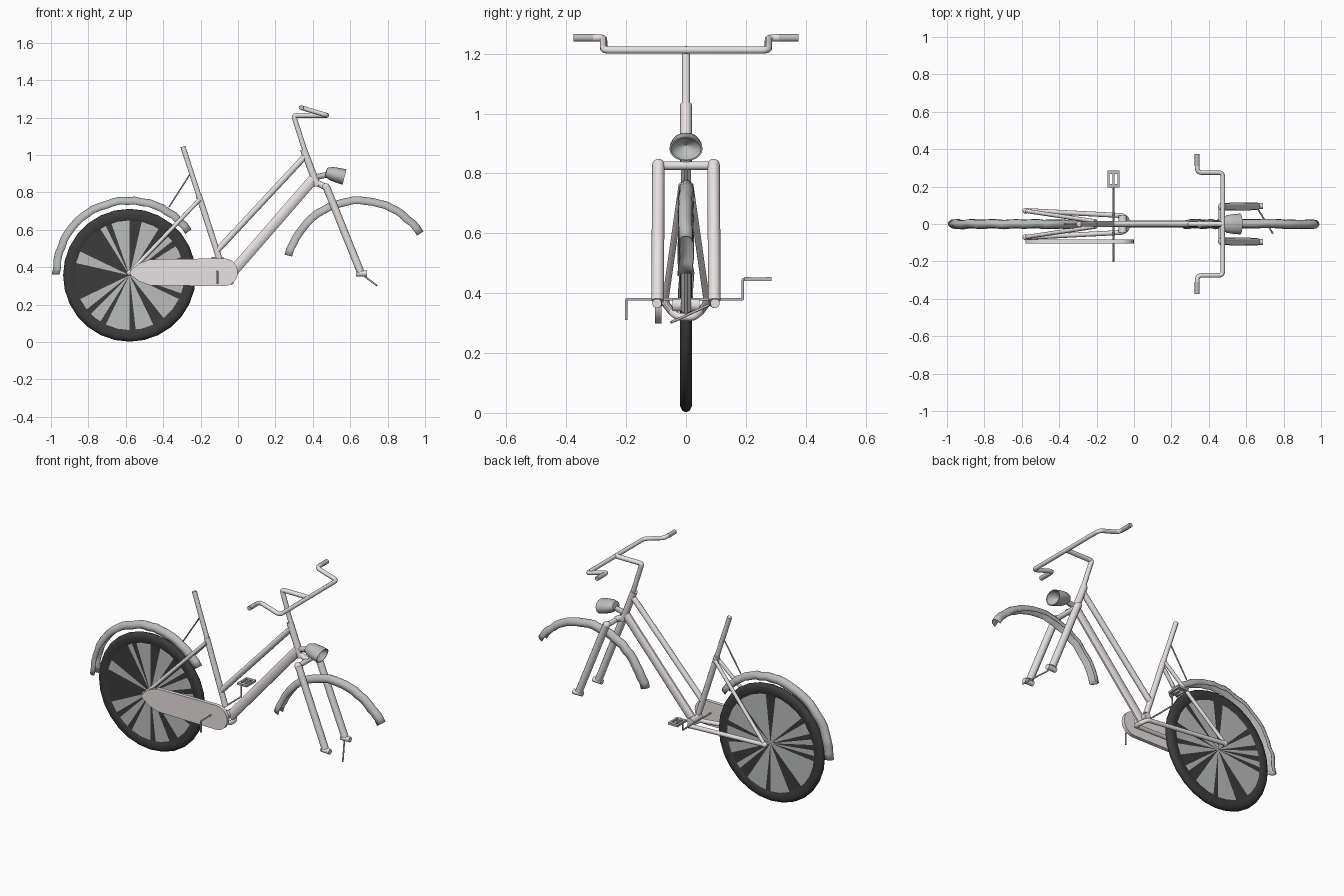
import bpy, bmesh, math, random
from mathutils import Vector

if "Cube" in bpy.data.objects:
    bpy.data.objects.remove(bpy.data.objects["Cube"])

random.seed(4)


def mat(name, r, g, b):
    m = bpy.data.materials.new(name)
    m.diffuse_color = (r, g, b, 1)
    m.use_nodes = True
    m.node_tree.nodes["Principled BSDF"].inputs["Base Color"].default_value = m.diffuse_color
    return m


PAINT = mat("pale_paint", 0.80, 0.76, 0.75)
METAL = mat("grey_metal", 0.50, 0.51, 0.51)
DARK = mat("dark_rubber", 0.045, 0.045, 0.045)


def finish(ob, angle=40):
    bpy.ops.object.select_all(action='DESELECT')
    ob.select_set(True)
    bpy.context.view_layer.objects.active = ob
    bpy.ops.object.shade_smooth_by_angle(angle=math.radians(angle))
    return ob


def mesh_object(name, bm, *mats):
    bmesh.ops.recalc_face_normals(bm, faces=bm.faces)
    me = bpy.data.meshes.new(name)
    bm.to_mesh(me)
    bm.free()
    for m in mats:
        me.materials.append(m)
    ob = bpy.data.objects.new(name, me)
    bpy.context.collection.objects.link(ob)
    return ob


def rounded(pts, bend):
    """Replace the inner corners of a path with short arcs."""
    pts = [Vector(p) for p in pts]
    out = [pts[0]]
    for a, b, c in zip(pts, pts[1:], pts[2:]):
        p = b + (a - b).normalized() * bend
        q = b + (c - b).normalized() * bend
        for i in range(6):
            t = i / 5
            out.append(p * (1 - t) ** 2 + b * 2 * t * (1 - t) + q * t * t)
    return out + [pts[-1]]


def tube(name, pts, r, m=PAINT, bend=0.03, flat=1.0, caps=True):
    cu = bpy.data.curves.new(name, 'CURVE')
    cu.dimensions = '3D'
    cu.bevel_depth, cu.bevel_resolution, cu.use_fill_caps = r, 3, caps
    path = rounded(pts, bend)
    sp = cu.splines.new('POLY')
    sp.points.add(len(path) - 1)
    for sp_pt, p in zip(sp.points, path):
        sp_pt.co = (*p, 1)
    cu.materials.append(m)
    ob = bpy.data.objects.new(name, cu)
    bpy.context.collection.objects.link(ob)
    bpy.ops.object.select_all(action='DESELECT')
    ob.select_set(True)
    bpy.context.view_layer.objects.active = ob
    bpy.ops.object.convert(target='MESH')
    ob = bpy.context.view_layer.objects.active
    for v in ob.data.vertices:
        v.co.y *= flat
    return finish(ob)


def ball(name, p, r, m=PAINT):
    bm = bmesh.new()
    bmesh.ops.create_uvsphere(bm, u_segments=14, v_segments=8, radius=r)
    bmesh.ops.translate(bm, verts=bm.verts, vec=p)
    return finish(mesh_object(name, bm, m))


def sweep(name, cx, cz, profile, a0, a1, n, m, closed=False, wobble=0.0):
    """Sweep a (radius, y) profile around the y axis."""
    bm = bmesh.new()
    rings = []
    for i in range(n if closed else n + 1):
        a = math.radians(a0 + (a1 - a0) * i / n)
        dr, dy = random.uniform(-wobble, wobble), random.uniform(-wobble, wobble)
        rings.append([bm.verts.new((cx + (r + dr) * math.cos(a), y + dy,
                                    cz + (r + dr) * math.sin(a))) for r, y in profile])
    k = len(profile)
    for i in range(n):
        p, q = rings[i], rings[(i + 1) % len(rings)]
        for j in range(k if closed else k - 1):
            bm.faces.new((p[j], q[j], q[(j + 1) % k], p[(j + 1) % k]))
    return finish(mesh_object(name, bm, m), 50)


# rear wheel: tyre plus filled centre with fanned grey and dark wedges
WX, WZ = -0.58, 0.357
tyre = [(0.29, -0.012), (0.31, -0.019), (0.335, -0.02), (0.35, -0.012), (0.355, 0),
        (0.35, 0.012), (0.335, 0.02), (0.31, 0.019), (0.29, 0.012)]
sweep("rear_tyre", WX, WZ, tyre, 0, 360, 28, DARK, closed=True)
for side, name, share in ((-1, "wheel_disc_front", 0.4), (1, "wheel_disc_back", 0.8)):
    bm = bmesh.new()
    hub = bm.verts.new((WX, side * 0.014, WZ))
    rim = [bm.verts.new((WX + 0.3 * math.cos(i * math.tau / 56), side * 0.013,
                         WZ + 0.3 * math.sin(i * math.tau / 56))) for i in range(56)]
    for i in range(56):
        f = bm.faces.new((hub, rim[i], rim[(i + 1) % 56]))
        f.material_index = 0 if random.random() < share else 1
    mesh_object(name, bm, METAL, DARK)

# mudguards: thin curved channels
guard = [(0.368, -0.025), (0.392, -0.022), (0.405, -0.011), (0.409, 0),
         (0.405, 0.011), (0.392, 0.022), (0.368, 0.025)]
for name, cx, a0, a1 in (("rear_mudguard", -0.583, 181, 35), ("front_mudguard", 0.648, 166, 33)):
    ob = sweep(name, cx, 0.368, guard, a0, a1, 26, METAL, wobble=0.0035)
    s = ob.modifiers.new("thickness", 'SOLIDIFY')
    s.thickness = 0.003

# main frame tubes
tube("seat_tube", [(-0.085, 0, 0.40), (-0.21, 0, 0.785)], 0.017)
tube("seat_post", [(-0.20, 0, 0.755), (-0.295, 0, 1.045)], 0.014)
tube("upper_frame_tube", [(-0.11, 0, 0.49), (0.365, 0, 1.0)], 0.017)
tube("down_tube", [(-0.05, 0, 0.35), (0.415, 0, 0.885)], 0.029, flat=0.6)
tube("head_tube", [(0.35, 0, 1.03), (0.425, 0, 0.835)], 0.02)
tube("steering_stem", [(0.475, 0, 1.212), (0.297, 0, 1.212), (0.365, 0, 1.0)], 0.014, bend=0.015)
tube("mudguard_bracket", [(-0.255, 0, 0.90), (-0.37, 0, 0.72)], 0.004, METAL)

# stays, wrapping round beneath the crank
chain = [(-0.58, 0.072), (-0.06, 0.045)]
tube("chain_stays", [(-0.58, 0.072, 0.37), (-0.06, 0.045, 0.335), (-0.035, 0.025, 0.32),
                     (-0.035, -0.025, 0.32), (-0.06, -0.045, 0.335), (-0.58, -0.072, 0.37)],
     0.013, bend=0.014)
tube("bottom_bracket", [(-0.06, -0.045, 0.36), (-0.06, 0.045, 0.36)], 0.022)
for s, side in ((-1, "near"), (1, "far")):
    tube(f"seat_stay_{side}", [(-0.205, s * 0.014, 0.762), (-0.58, s * 0.07, 0.37)], 0.011)
    ball(f"rear_dropout_{side}", (-0.58, s * 0.071, 0.37), 0.016)

    # front fork leg
    tube(f"fork_leg_{side}", [(0.472, s * 0.092, 0.83), (0.655, s * 0.095, 0.375)], 0.021)
    ball(f"fork_shoulder_{side}", (0.47, s * 0.092, 0.828), 0.021)
    tube(f"fork_end_{side}", [(0.632, s * 0.095, 0.366), (0.69, s * 0.097, 0.366)], 0.016)
tube("fork_crown", [(0.468, -0.09, 0.826), (0.468, 0.09, 0.826)], 0.015)
tube("crown_link", [(0.415, 0, 0.855), (0.47, 0, 0.828)], 0.018)
tube("loose_axle_pin", [(0.665, 0.075, 0.36), (0.742, -0.05, 0.302)], 0.0045, METAL)

# handlebar with swept-back ends and grips
half = [(0.475, 0.275, 1.212), (0.338, 0.275, 1.253), (0.338, 0.32, 1.253)]
bar = [(x, -y, z) for x, y, z in reversed(half)] + half
tube("handlebar", bar, 0.0125, bend=0.025)
for s, side in ((-1, "near"), (1, "far")):
    tube(f"grip_{side}", [(0.338, s * 0.31, 1.253), (0.338, s * 0.375, 1.253)], 0.0135, METAL)

# headlight: bullet shell revolved about a forward axis, hollow at the front
bm = bmesh.new()
shell = [(0.0, 0.001), (0.004, 0.024), (0.03, 0.036), (0.075, 0.041), (0.105, 0.042),
         (0.105, 0.038), (0.08, 0.030), (0.06, 0.001)]
rings = []
tilt = math.radians(-15)
for u, r in shell:
    ring = []
    for i in range(20):
        a = i * math.tau / 20
        w = r * math.sin(a)
        ring.append(bm.verts.new((0.468 + u * math.cos(tilt) - w * math.sin(tilt),
                                  1.32 * r * math.cos(a),
                                  0.909 + u * math.sin(tilt) + w * math.cos(tilt))))
    rings.append(ring)
for p, q in zip(rings, rings[1:]):
    for i in range(20):
        bm.faces.new((p[i], p[(i + 1) % 20], q[(i + 1) % 20], q[i]))
finish(mesh_object("headlight", bm, METAL))
tube("headlight_bracket", [(0.405, 0, 0.88), (0.48, 0, 0.895)], 0.016, METAL)

# chain guard: flat plate, round at the crank and tapering at the rear hub
outline = [(-0.075 + 0.074 * math.cos(t), 0.373 + 0.074 * math.sin(t))
           for t in (math.radians(-90 + 15 * i) for i in range(13))]
outline += [(-0.47, 0.442), (-0.53, 0.42), (-0.57, 0.388), (-0.58, 0.37),
            (-0.57, 0.354), (-0.53, 0.325), (-0.47, 0.303)]
bm = bmesh.new()
face = bm.faces.new([bm.verts.new((x, -0.082, z)) for x, z in outline])
new = bmesh.ops.extrude_face_region(bm, geom=[face])["geom"]
bmesh.ops.translate(bm, verts=[v for v in new if isinstance(v, bmesh.types.BMVert)], vec=(0, -0.022, 0))
finish(mesh_object("chain_guard", bm, PAINT))

# thin crank with arms and one pedal
tube("crank", [(-0.11, -0.20, 0.31), (-0.11, -0.20, 0.379), (-0.11, 0.19, 0.379),
               (-0.11, 0.19, 0.447), (-0.11, 0.28, 0.447)], 0.0045, METAL, bend=0.004)


def box(name, c, size, m):
    bm = bmesh.new()
    bmesh.ops.create_cube(bm, size=1)
    bmesh.ops.scale(bm, verts=bm.verts, vec=size)
    bmesh.ops.translate(bm, verts=bm.verts, vec=c)
    return mesh_object(name, bm, m)


for i, x in enumerate((-0.137, -0.11, -0.083)):
    box(f"pedal_rail_{i}", (x, 0.241, 0.447), (0.011, 0.09, 0.012), METAL)
for i, y in enumerate((0.205, 0.277)):
    box(f"pedal_end_{i}", (-0.11, y, 0.447), (0.064, 0.018, 0.0125), METAL)
